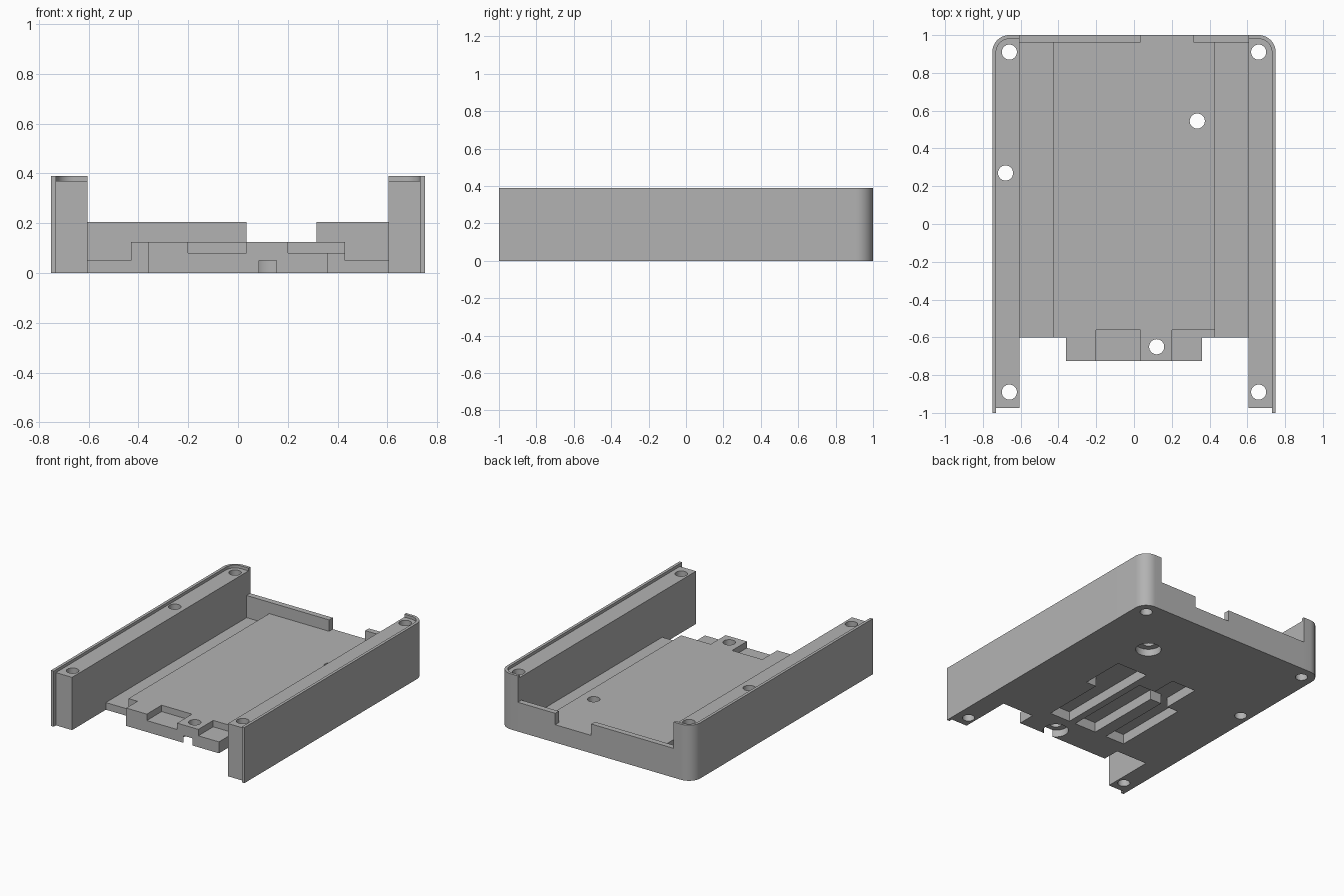
import bpy, bmesh, math
from mathutils import Vector

old = bpy.data.objects.get("Cube")
if old:
    bpy.data.objects.remove(old, do_unlink=True)

grey = bpy.data.materials.new("plain grey")
grey.use_nodes = True
grey.diffuse_color = (0.45, 0.45, 0.45, 1)
grey.node_tree.nodes["Principled BSDF"].inputs["Base Color"].default_value = (0.45, 0.45, 0.45, 1)


def prism(name, outline, low, high, axis="z"):
    """Extrude a flat outline: along z from (x, y), or along y from (x, z)."""
    bm = bmesh.new()
    place = (lambda p: (p[0], p[1], low)) if axis == "z" else (lambda p: (p[0], low, p[1]))
    face = bm.faces.new([bm.verts.new(place(p)) for p in outline])
    out = bmesh.ops.extrude_face_region(bm, geom=[face])
    move = Vector((0, 0, high - low)) if axis == "z" else Vector((0, high - low, 0))
    bmesh.ops.translate(bm, vec=move, verts=[v for v in out["geom"] if isinstance(v, bmesh.types.BMVert)])
    bmesh.ops.recalc_face_normals(bm, faces=bm.faces[:])
    mesh = bpy.data.meshes.new(name)
    bm.to_mesh(mesh)
    bm.free()
    mesh.materials.append(grey)
    obj = bpy.data.objects.new(name, mesh)
    bpy.context.collection.objects.link(obj)
    return obj


def rect(x0, x1, y0, y1):
    return [(x0, y0), (x1, y0), (x1, y1), (x0, y1)]


def arc(cx, cy, r, start, end, steps):
    angles = [math.radians(start + (end - start) * i / steps) for i in range(steps + 1)]
    return [(cx + r * math.cos(a), cy + r * math.sin(a)) for a in angles]


def bore(x, y, r=0.04, low=-0.1, high=0.6):
    return prism("bore_cutter", arc(x, y, r, 0, 350, 35), low, high)


def cut(obj, cutters):
    for c in cutters:
        c.hide_render = True
        mod = obj.modifiers.new("cut", "BOOLEAN")
        mod.operation, mod.solver, mod.object = "DIFFERENCE", "EXACT", c
    bpy.context.view_layer.update()
    graph = bpy.context.evaluated_depsgraph_get()
    mesh = bpy.data.meshes.new_from_object(obj.evaluated_get(graph))
    obj.modifiers.clear()
    obj.data = mesh
    for c in cutters:
        bpy.data.objects.remove(c, do_unlink=True)


def smooth(obj):
    for p in obj.data.polygons:
        p.use_smooth = True
    obj.data.set_sharp_from_angle(angle=math.radians(30))


# Raised centre plate with front tongue
plate = prism("centre_plate", [(-0.43, 0.96), (-0.43, -0.6), (-0.36, -0.6), (-0.36, -0.725),
                               (0.36, -0.725), (0.36, -0.6), (0.43, -0.6), (0.43, 0.96)], 0, 0.125)
cut(plate, [
    # Front recesses
    prism("recess_cutter", rect(-0.2, 0.035, -0.8, -0.56), 0.08, 0.3),
    prism("recess_cutter", rect(0.2, 0.5, -0.8, -0.56), 0.08, 0.3),
    # Screw holes with counterbores underneath
    bore(0.12, -0.65), bore(0.12, -0.65, 0.083, -0.1, 0.05),
    bore(0.335, 0.545), bore(0.335, 0.545, 0.083, -0.1, 0.05),
    # Underside pockets
    prism("pocket_cutter", [(0.13, -0.5), (0.29, -0.5), (0.29, -0.04), (0.37, -0.04),
                            (0.37, 0.28), (0.13, 0.28)], -0.1, 0.07),
    prism("pocket_cutter", [(-0.33, -0.5), (-0.18, -0.5), (-0.18, 0.06), (-0.09, 0.06),
                            (-0.09, -0.5), (0.08, -0.5), (0.08, 0.15), (-0.05, 0.15),
                            (-0.05, 0.33), (-0.24, 0.33), (-0.24, 0.05), (-0.33, 0.05)], -0.1, 0.07),
])
smooth(plate)

# Low back wall with a gap
prism("back_wall", [(-0.605, 0), (0.605, 0), (0.605, 0.205), (0.315, 0.205), (0.315, 0.125),
                    (0.035, 0.125), (0.035, 0.205), (-0.605, 0.205)], 0.96, 1, "y")

for side, s in (("left", 1), ("right", -1)):
    def flip(points):
        return [(s * x, y) for x, y in points]

    # Thin floor beside the plate
    prism(side + "_ledge", flip(rect(0.43, 0.605, -0.6, 0.96)), 0, 0.05)

    # Tall side rail with screw holes
    inner = arc(0.66, 0.91, 0.07, 0, 90, 12)
    outer = arc(0.66, 0.91, 0.09, 90, 0, 12)
    rail = prism(side + "_rail", flip([(0.605, -0.975), (0.73, -0.975)] + inner + [(0.605, 0.98)]), 0, 0.37)
    holes = [bore(s * 0.66, 0.91), bore(s * 0.66, -0.89)]
    if s < 0:
        holes.append(bore(-0.68, 0.27))
    cut(rail, holes)
    smooth(rail)

    # Outer skin rising as a lip, wrapped round the back corner
    lip = prism(side + "_lip", flip([(0.73, -1)] + inner + [(0.605, 0.98), (0.605, 1)]
                                    + outer + [(0.75, -1)]), 0, 0.39)
    smooth(lip)
